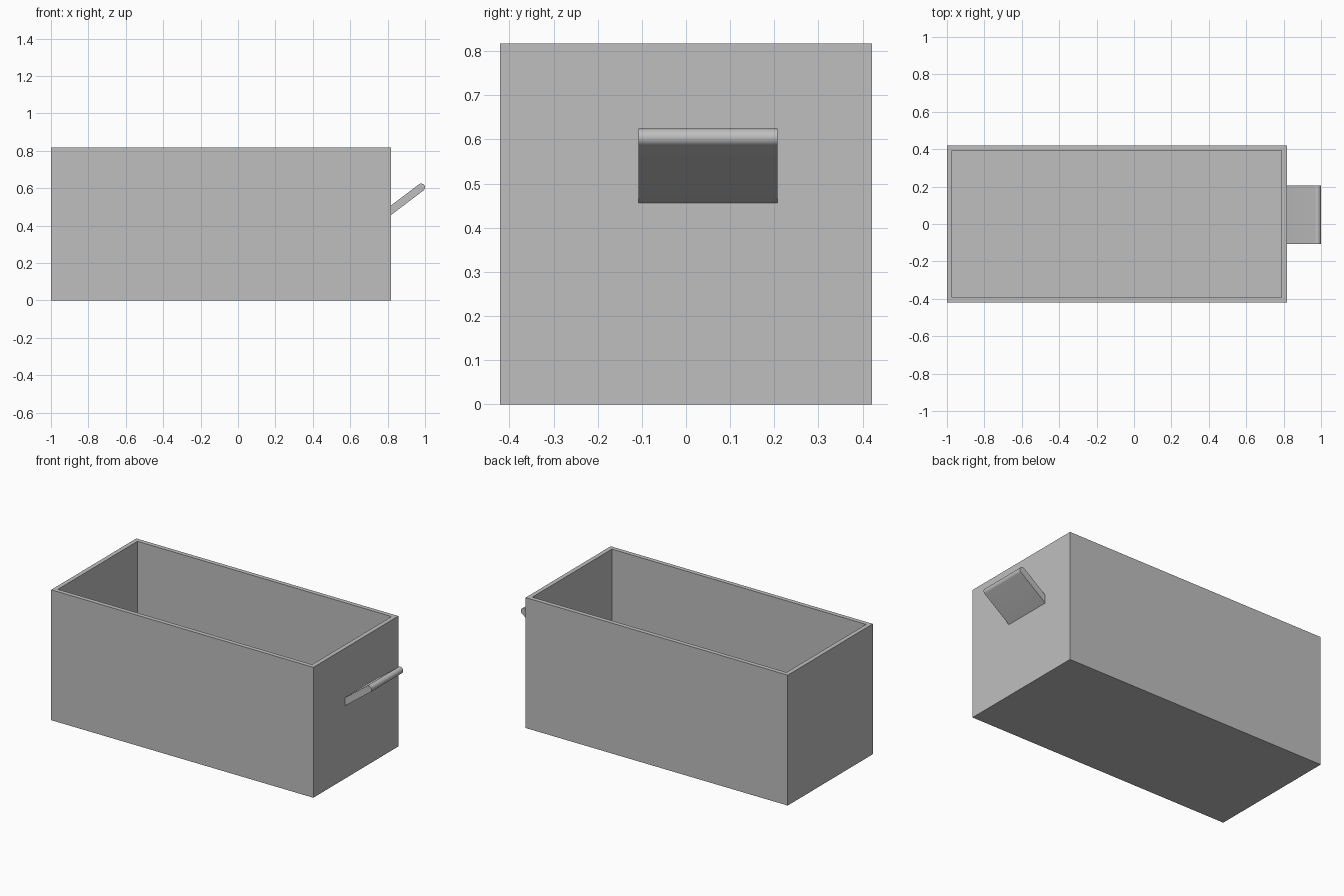
import bpy
import bmesh
from math import sin, cos, radians, pi
from mathutils import Vector

default = bpy.data.objects.get("Cube")
if default:
    bpy.data.objects.remove(default, do_unlink=True)

# Single grey material
grey = bpy.data.materials.new("plain_grey")
grey.use_nodes = True
colour = (0.52, 0.52, 0.52, 1)
grey.diffuse_color = colour
grey.node_tree.nodes["Principled BSDF"].inputs["Base Color"].default_value = colour


def finish(bm, name):
    bmesh.ops.recalc_face_normals(bm, faces=bm.faces)
    mesh = bpy.data.meshes.new(name)
    bm.to_mesh(mesh)
    bm.free()
    mesh.materials.append(grey)
    obj = bpy.data.objects.new(name, mesh)
    bpy.context.collection.objects.link(obj)
    return obj


# Open box: inset the top face for the rim, then sink it to the floor
LEFT, RIGHT, HALF_DEPTH, HEIGHT, WALL = -1.0, 0.817, 0.421, 0.817, 0.039
bm = bmesh.new()
bmesh.ops.create_cube(bm, size=1)
for v in bm.verts:
    v.co = Vector((RIGHT if v.co.x > 0 else LEFT,
                   2 * HALF_DEPTH * v.co.y,
                   HEIGHT if v.co.z > 0 else 0))
top = max(bm.faces, key=lambda f: f.calc_center_median().z)
bmesh.ops.inset_region(bm, faces=[top], thickness=WALL)
well = bmesh.ops.extrude_face_region(bm, geom=[top])["geom"]
bmesh.ops.delete(bm, geom=[top], context="FACES")
for v in well:
    if isinstance(v, bmesh.types.BMVert):
        v.co.z = WALL
finish(bm, "open_box")

# Handle: slanted slab with a rounded outer edge, extruded along y
SLOPE, RADIUS, TIP = radians(37), 0.0205, Vector((0.9795, 0.604))
STEPS = 16
arc = [TIP + RADIUS * Vector((cos(a), sin(a)))
       for a in (SLOPE - pi / 2 + pi * i / STEPS for i in range(STEPS + 1))]
along = Vector((cos(SLOPE), sin(SLOPE)))
roots = [p - along * ((p.x - RIGHT) / along.x) for p in (arc[-1], arc[0])]
bm = bmesh.new()
face = bm.faces.new([bm.verts.new((p.x, -0.107, p.y)) for p in arc + roots])
side = bmesh.ops.extrude_face_region(bm, geom=[face])["geom"]
bmesh.ops.translate(bm, vec=(0, 0.314, 0),
                    verts=[g for g in side if isinstance(g, bmesh.types.BMVert)])
handle = finish(bm, "handle")

# Smooth only the rounded edge
bpy.ops.object.select_all(action="DESELECT")
handle.select_set(True)
bpy.context.view_layer.objects.active = handle
bpy.ops.object.shade_smooth_by_angle(angle=radians(30))
